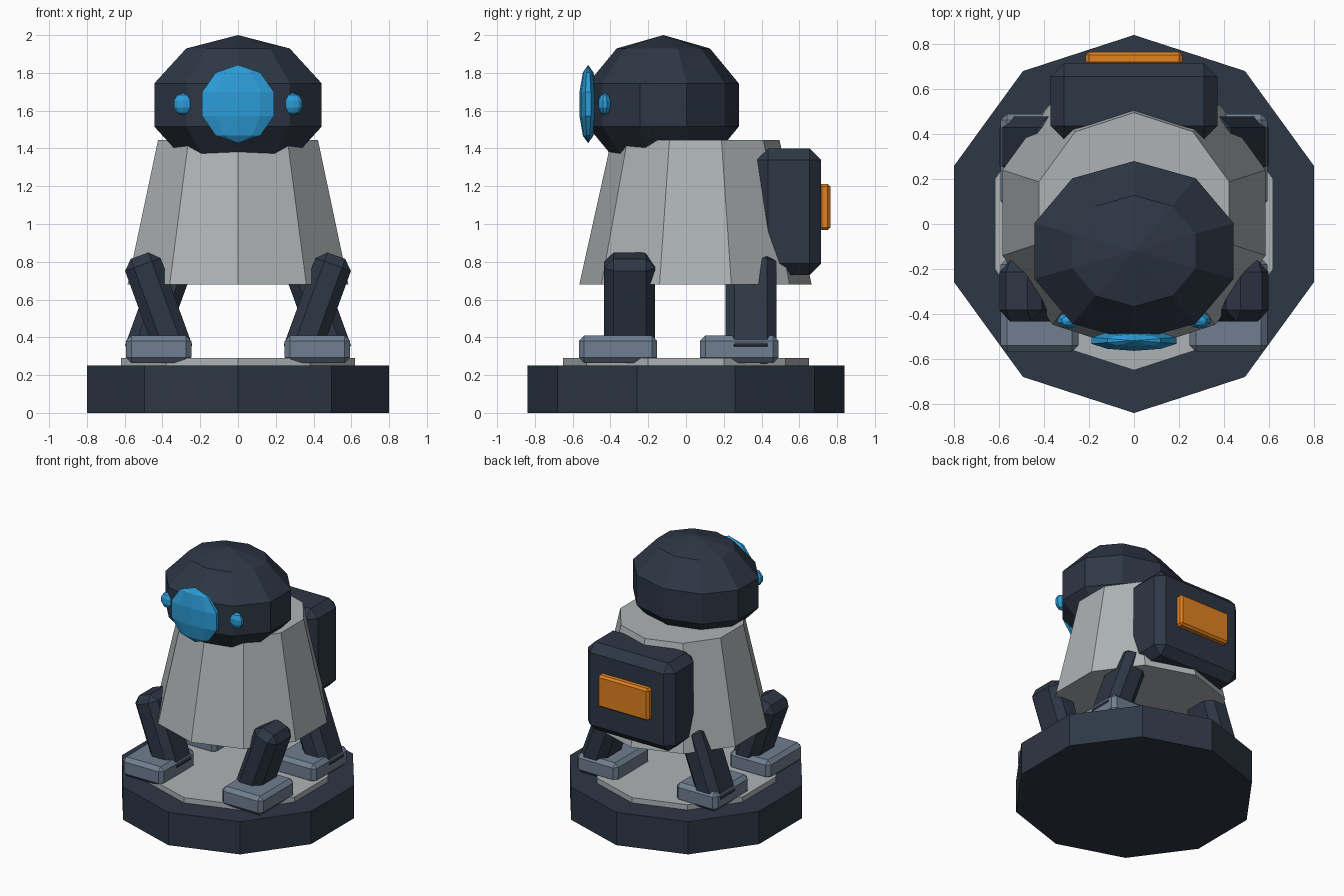
import bpy, bmesh, math
from mathutils import Matrix

if "Cube" in bpy.data.objects:
    bpy.data.objects.remove(bpy.data.objects["Cube"])


def material(name, rgb):
    m = bpy.data.materials.new(name)
    m.diffuse_color = (*rgb, 1)
    m.use_nodes = True
    m.node_tree.nodes["Principled BSDF"].inputs["Base Color"].default_value = m.diffuse_color
    return m


NAVY = material("navy", (0.027, 0.038, 0.06))
STEEL = material("steel_blue", (0.16, 0.21, 0.28))
GREY = material("light_grey", (0.42, 0.45, 0.46))
BLUE = material("lens_blue", (0.025, 0.33, 0.68))
ORANGE = material("orange", (0.75, 0.22, 0.015))


def finish(name, bm, mat, loc, tilt=0.0):
    bmesh.ops.recalc_face_normals(bm, faces=bm.faces)
    me = bpy.data.meshes.new(name)
    bm.to_mesh(me)
    bm.free()
    me.materials.append(mat)
    ob = bpy.data.objects.new(name, me)
    ob.location = loc
    ob.rotation_euler = (0, tilt, 0)
    bpy.context.collection.objects.link(ob)
    return ob


def frustum(name, r_low, r_high, z0, z1, mat, y=0.0):
    """Ten-sided tapered drum with a corner facing front."""
    bm = bmesh.new()
    spin = Matrix.Translation((0, 0, (z1 - z0) / 2)) @ Matrix.Rotation(math.pi / 2, 4, 'Z')
    bmesh.ops.create_cone(bm, cap_ends=True, segments=10, radius1=r_low,
                          radius2=r_high, depth=z1 - z0)
    # put a corner exactly on the y axis whatever the primitive's start angle
    v = bm.verts[:][0].co
    a = math.atan2(v.y, v.x)
    bm.transform(spin @ Matrix.Rotation(-a, 4, 'Z'))
    return finish(name, bm, mat, (0, y, z0))


def ball(name, radii, loc, mat):
    """Faceted ten-by-five sphere with a corner facing front."""
    bm = bmesh.new()
    bmesh.ops.create_uvsphere(bm, u_segments=10, v_segments=5, radius=1)
    v = max(bm.verts, key=lambda p: p.co.xy.length).co
    a = math.atan2(v.y, v.x)
    bm.transform(Matrix.Diagonal((*radii, 1)) @ Matrix.Rotation(math.pi / 2 - a, 4, 'Z'))
    return finish(name, bm, mat, loc)


def block(name, size, loc, bevel, mat, tilt=0.0):
    """Box with a single flat chamfer on every edge."""
    bm = bmesh.new()
    bmesh.ops.create_cube(bm, size=1, matrix=Matrix.Diagonal((*size, 1)))
    bmesh.ops.bevel(bm, geom=bm.edges[:], offset=bevel, segments=1,
                    profile=0.5, affect='EDGES')
    return finish(name, bm, mat, loc, tilt)


# Stand
frustum("base", 0.84, 0.84, 0, 0.25, NAVY)
frustum("base_top_plate", 0.65, 0.65, 0.24, 0.29, GREY)

# Body and head
frustum("body", 0.615, 0.445, 0.68, 1.445, GREY, 0.05)
ball("head", (0.49, 0.42, 0.37), (0, -0.12, 1.63), NAVY)

# Lenses
ball("main_lens", (0.21, 0.048, 0.207), (0, -0.518, 1.635), BLUE)

# Backpack with panel
block("backpack", (0.74, 0.34, 0.67), (0, 0.545, 1.065), 0.06, NAVY)
block("backpack_panel", (0.43, 0.06, 0.245), (0, 0.735, 1.09), 0.015, ORANGE)

# Side lenses, feet and legs, mirrored left and right
LEAN = math.radians(20)
for side, s in (("right", 1), ("left", -1)):
    ball(f"small_lens_{side}", (0.055, 0.036, 0.06), (0.29 * s, -0.43, 1.635), BLUE)
    for end, foot_y, leg_y, lean in (("front", -0.36, -0.298, 1), ("rear", 0.282, 0.343, -1)):
        block(f"{end}_{side}_foot", (0.345, 0.415, 0.145), (0.42 * s, foot_y, 0.337), 0.028, STEEL)
        block(f"{end}_{side}_leg", (0.2, 0.27, 0.59), (0.42 * s, leg_y, 0.555), 0.05, NAVY,
              LEAN * lean * s)
